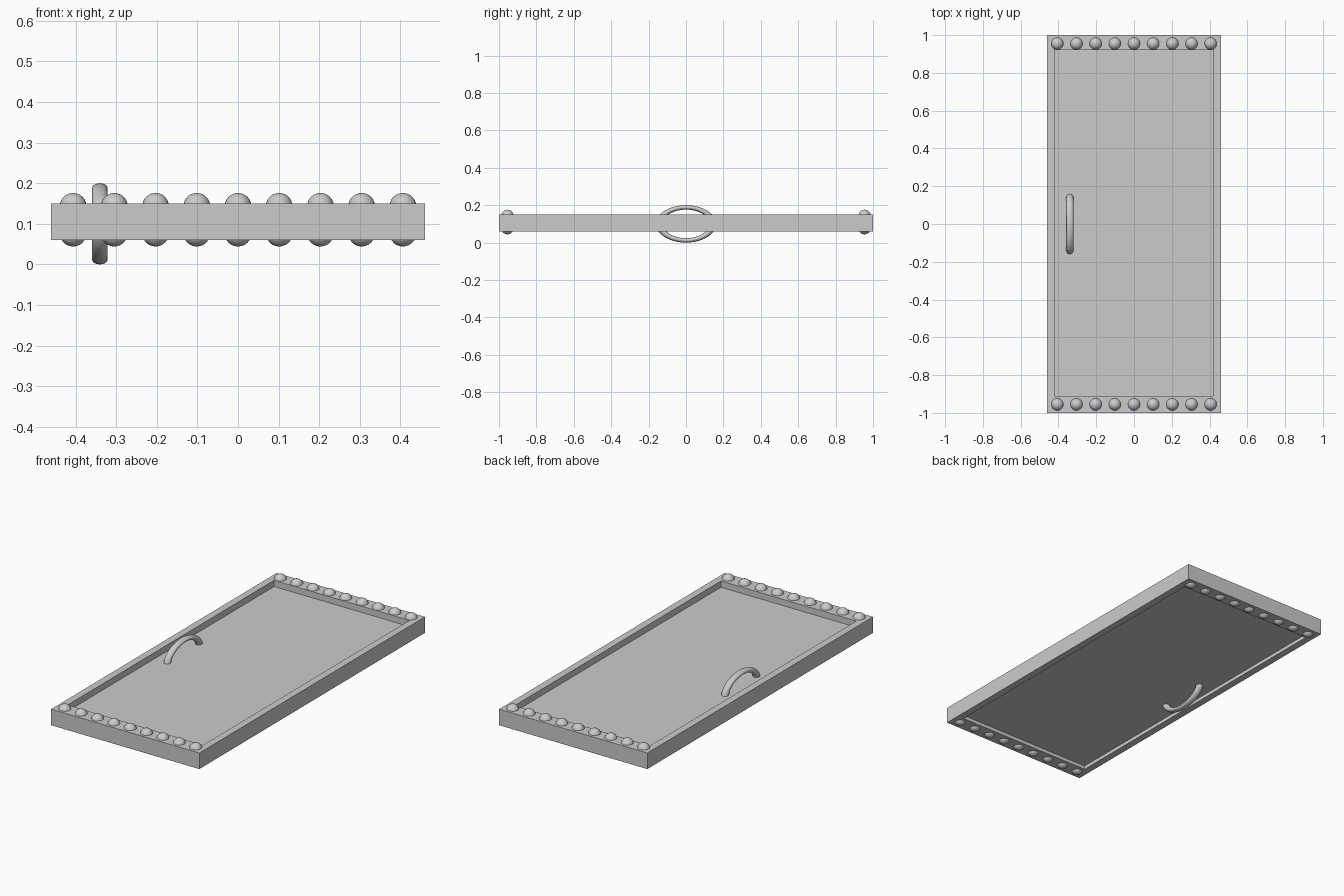
import bpy, bmesh, math
from mathutils import Matrix

if "Cube" in bpy.data.objects:
    bpy.data.objects.remove(bpy.data.objects["Cube"])


def add_object(name, bm, smooth=False):
    bmesh.ops.recalc_face_normals(bm, faces=bm.faces[:])
    for f in bm.faces:
        f.smooth = smooth
    me = bpy.data.meshes.new(name)
    bm.to_mesh(me)
    bm.free()
    ob = bpy.data.objects.new(name, me)
    bpy.context.collection.objects.link(ob)
    return ob


# Door slab: nested rectangles bridged from bottom recess round to top recess
OUT = (-0.46, 0.46, -1.0, 1.0)
INN = (-0.42, 0.42, -0.91, 0.92)
bm = bmesh.new()
rings = []
for (x0, x1, y0, y1), z in ((INN, 0.08), (INN, 0.06), (OUT, 0.06),
                            (OUT, 0.15), (INN, 0.15), (INN, 0.115)):
    rings.append([bm.verts.new((x, y, z)) for x, y in
                  ((x0, y0), (x1, y0), (x1, y1), (x0, y1))])
for a, b in zip(rings, rings[1:]):
    for i in range(4):
        j = (i + 1) % 4
        bm.faces.new((a[i], a[j], b[j], b[i]))
bm.faces.new(rings[0])
bm.faces.new(rings[-1])
add_object("door_slab", bm)

# Rivets: round heads along both ends, on both faces
for side, z in (("top", 0.143), ("bottom", 0.077)):
    for end, y in (("front", -0.955), ("back", 0.955)):
        bm = bmesh.new()
        for i in range(9):
            x = (i - 4) * 0.1015
            bmesh.ops.create_uvsphere(bm, u_segments=24, v_segments=12, radius=0.033,
                                      matrix=Matrix.Translation((x, y, z)))
        add_object(f"{side}_{end}_rivets", bm, True)

# Handle: flattened ring passing through the door, a grip on each face
bpy.ops.mesh.primitive_torus_add(major_radius=0.142, minor_radius=0.019,
                                 major_segments=48, minor_segments=16,
                                 location=(-0.34, 0, 0.1),
                                 rotation=(0, math.pi / 2, 0))
handle = bpy.context.object
handle.name = "handle"
bpy.ops.object.transform_apply(location=False, rotation=True, scale=False)
handle.scale.z = 0.1 / 0.161
bpy.ops.object.shade_smooth()
